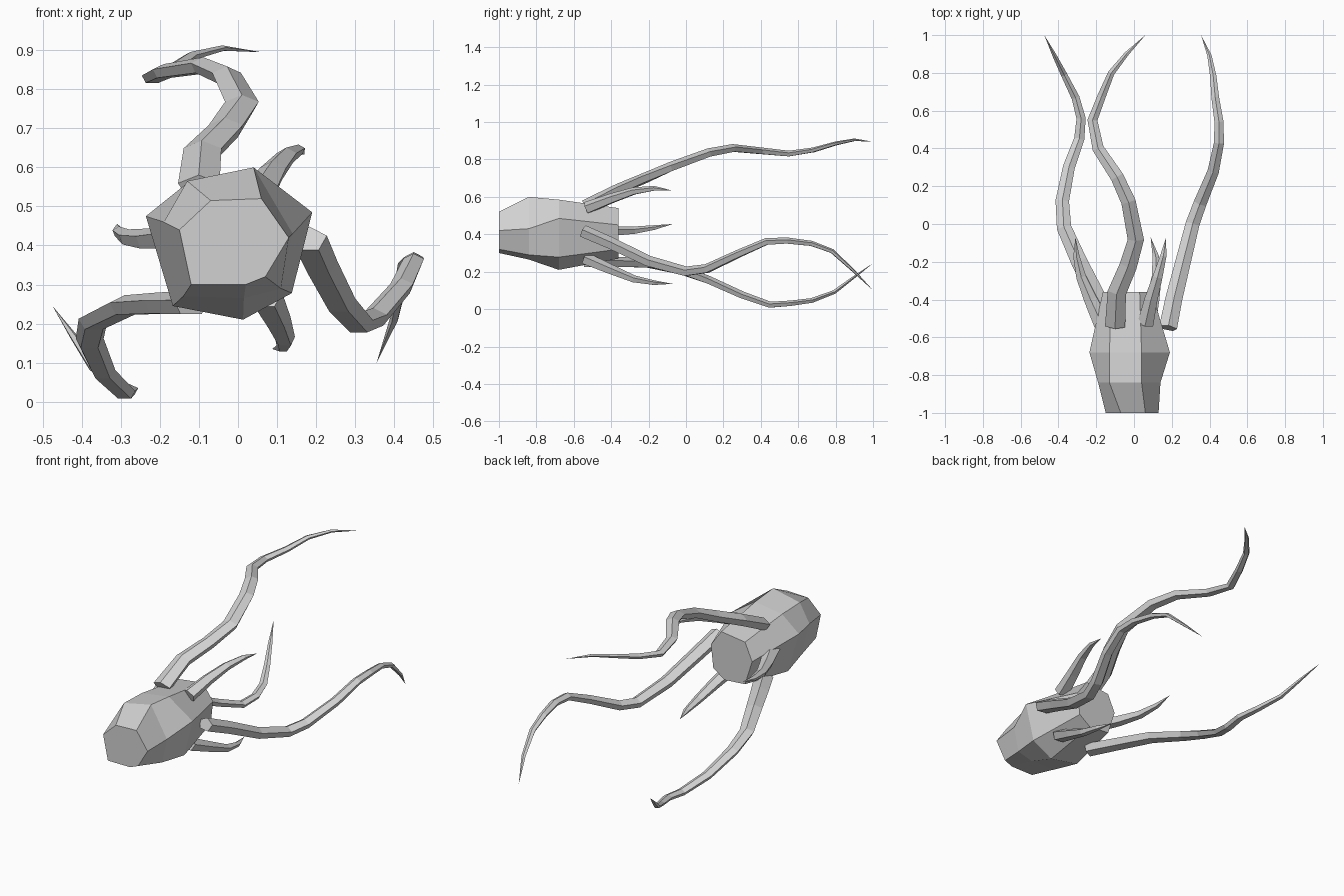
import bpy
import bmesh
from math import cos, sin, tau
from mathutils import Vector

default = bpy.data.objects.get("Cube")
if default:
    bpy.data.objects.remove(default, do_unlink=True)

grey = bpy.data.materials.new("plain_grey")
grey.use_nodes = True
colour = (0.64, 0.64, 0.64, 1)
grey.diffuse_color = colour
grey.node_tree.nodes["Principled BSDF"].inputs["Base Color"].default_value = colour


def bridge(bm, a, b):
    """Join two rings of equal length with quads."""
    for i in range(len(a)):
        j = (i + 1) % len(a)
        bm.faces.new((a[i], a[j], b[j], b[i]))


def finish(bm, name):
    bmesh.ops.recalc_face_normals(bm, faces=bm.faces)
    mesh = bpy.data.meshes.new(name)
    bm.to_mesh(mesh)
    bm.free()
    mesh.materials.append(grey)
    obj = bpy.data.objects.new(name, mesh)
    bpy.context.scene.collection.objects.link(obj)
    return obj


def tentacle(name, path, width, height, sides=5):
    """Flattened five-sided tube tapering to a point along the path."""
    points = [Vector(p) for p in path]
    bm = bmesh.new()
    lengths = [0]
    for a, b in zip(points, points[1:]):
        lengths.append(lengths[-1] + (b - a).length)
    rings = []
    for i, p in enumerate(points[:-1]):
        direction = (points[i + 1] - points[max(i - 1, 0)]).normalized()
        across = direction.cross(Vector((0, 0, 1))).normalized()
        up = across.cross(direction)
        taper = (1 - lengths[i] / lengths[-1]) ** 0.6
        ring = []
        for k in range(sides):
            angle = tau * (k / sides + 0.25)
            offset = across * cos(angle) * width + up * sin(angle) * height
            ring.append(bm.verts.new(p + offset * taper))
        rings.append(ring)
    bm.faces.new(rings[0])
    for a, b in zip(rings, rings[1:]):
        bridge(bm, a, b)
    tip = bm.verts.new(points[-1])
    last = rings[-1]
    for k in range(sides):
        bm.faces.new((last[k], last[(k + 1) % sides], tip))
    return finish(bm, name)


# Faceted body: irregular seven-sided sections from front to back
sections = [
    (-1.0, [(-.15, .44), (-.07, .515), (.06, .52), (.13, .42),
            (.07, .32), (.02, .3), (-.12, .3)]),
    (-.84, [(-.19, .46), (-.13, .565), (.04, .6), (.14, .43),
            (.11, .29), (.015, .265), (-.14, .27)]),
    (-.68, [(-.236, .475), (-.13, .56), (.04, .585), (.19, .485),
            (.138, .278), (.013, .21), (-.167, .245)]),
    (-.36, [(-.165, .42), (-.12, .52), (.03, .54), (.095, .45),
            (.08, .32), (.01, .27), (-.12, .28)]),
]
bm = bmesh.new()
rings = [[bm.verts.new((x, y, z)) for x, z in ring] for y, ring in sections]
bm.faces.new(rings[0])
bm.faces.new(rings[-1])
for a, b in zip(rings, rings[1:]):
    bridge(bm, a, b)
finish(bm, "body")

# Three long tentacles
tentacle("upper_long_tentacle", [
    (-.1, -.54, .55), (-.09, -.36, .64), (-.03, -.22, .7), (.01, -.08, .76),
    (-.03, .12, .835), (-.09, .25, .86), (-.19, .4, .845), (-.22, .55, .83),
    (-.17, .68, .85), (-.12, .8, .885), (-.04, .9, .905), (.06, 1, .895)],
    .056, .034)
tentacle("left_long_tentacle", [
    (.18, -.55, .415), (.21, -.4, .35), (.26, -.2, .255), (.31, 0, .2),
    (.35, .11, .215), (.42, .28, .295), (.45, .43, .36), (.45, .54, .365),
    (.43, .67, .35), (.42, .78, .31), (.4, .89, .21), (.355, 1, .1)],
    .05, .036)
tentacle("right_long_tentacle", [
    (-.12, -.53, .25), (-.2, -.38, .25), (-.29, -.2, .245), (-.37, -.02, .205),
    (-.38, .12, .155), (-.345, .3, .075), (-.29, .45, .022), (-.28, .56, .03),
    (-.31, .67, .045), (-.37, .79, .09), (-.42, .89, .165), (-.475, 1, .245)],
    .052, .032)

# Three short tentacles
tentacle("upper_short_tentacle", [
    (.06, -.53, .54), (.09, -.4, .59), (.125, -.28, .63),
    (.155, -.17, .645), (.17, -.07, .633)], .045, .035)
tentacle("lower_short_tentacle", [
    (.07, -.54, .27), (.1, -.4, .21), (.12, -.28, .16),
    (.115, -.17, .14), (.088, -.07, .135)], .045, .035)
tentacle("right_short_tentacle", [
    (-.17, -.53, .42), (-.23, -.4, .415), (-.28, -.28, .42),
    (-.305, -.17, .435), (-.31, -.07, .455)], .045, .035)
